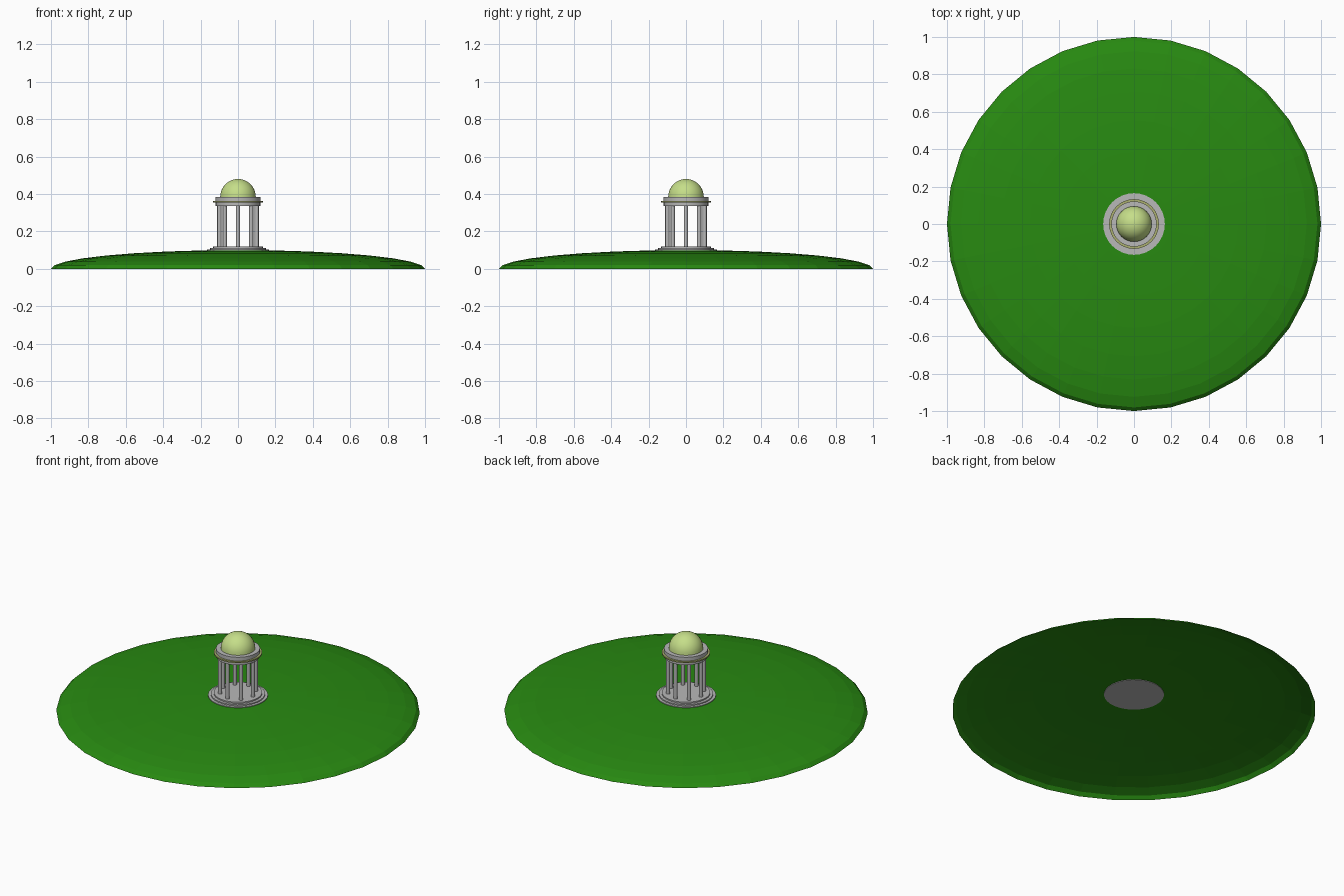
import bpy, bmesh, math

if "Cube" in bpy.data.objects:
    bpy.data.objects.remove(bpy.data.objects["Cube"])


def material(name, rgb):
    m = bpy.data.materials.new(name)
    m.diffuse_color = (*rgb, 1)
    m.use_nodes = True
    m.node_tree.nodes["Principled BSDF"].inputs["Base Color"].default_value = m.diffuse_color
    return m


GRASS = material("grass green", (0.021, 0.254, 0.0056))
STONE = material("grey stone", (0.48, 0.48, 0.48))
PALE = material("pale green", (0.56, 0.73, 0.25))
OLIVE = material("olive trim", (0.40, 0.43, 0.16))


def finish(bm, name, mat, smooth):
    bmesh.ops.recalc_face_normals(bm, faces=bm.faces)
    me = bpy.data.meshes.new(name)
    bm.to_mesh(me)
    bm.free()
    me.materials.append(mat)
    ob = bpy.data.objects.new(name, me)
    bpy.context.collection.objects.link(ob)
    if smooth:
        bpy.ops.object.select_all(action='DESELECT')
        ob.select_set(True)
        bpy.context.view_layer.objects.active = ob
        bpy.ops.object.shade_smooth_by_angle(angle=math.radians(35))
    return ob


def lathe(name, profile, mat, sides=32, smooth=True, centre=(0, 0)):
    """Spin an (r, z) profile about a vertical axis."""
    bm = bmesh.new()
    vs = [bm.verts.new((r, 0, z)) for r, z in profile]
    es = [bm.edges.new(p) for p in zip(vs, vs[1:])]
    bmesh.ops.spin(bm, geom=vs + es, cent=(0, 0, 0), axis=(0, 0, 1),
                   angle=2 * math.pi, steps=sides)
    bmesh.ops.remove_doubles(bm, verts=bm.verts, dist=1e-5)
    bmesh.ops.translate(bm, verts=bm.verts, vec=(*centre, 0))
    return finish(bm, name, mat, smooth)


def dome(radius, height, base, rings):
    a = [math.pi / 2 * i / rings for i in range(rings + 1)]
    return [(radius * math.cos(t) if i < rings else 0, base + height * math.sin(t))
            for i, t in enumerate(a)]


# open-bottomed hill
lathe("hill", dome(1.0, 0.1, 0, 8), GRASS, smooth=False)

# three-stepped round base
lathe("stepped_base", [(0, 0.0955), (0.165, 0.0955), (0.165, 0.103), (0.149, 0.103),
                       (0.149, 0.110), (0.133, 0.110), (0.133, 0.118), (0, 0.118)], STONE)

# ring of eight columns
for i in range(8):
    t = i * math.pi / 4
    lathe(f"column_{i + 1}", [(0, 0.117), (0.011, 0.117), (0.011, 0.338), (0, 0.338)],
          STONE, 16, centre=(0.1 * math.cos(t), 0.1 * math.sin(t)))

# round lintel, trim plate, upper drum
lathe("lintel", [(0, 0.336), (0.119, 0.336), (0.119, 0.356), (0, 0.356)], STONE)
lathe("trim_ring", [(0, 0.355), (0.133, 0.355), (0.133, 0.363), (0, 0.363)], OLIVE)
lathe("drum", [(0, 0.362), (0.121, 0.362), (0.121, 0.385), (0, 0.385)], STONE)

# domed roof
lathe("roof_dome", dome(0.095, 0.095, 0.385, 10), PALE)
